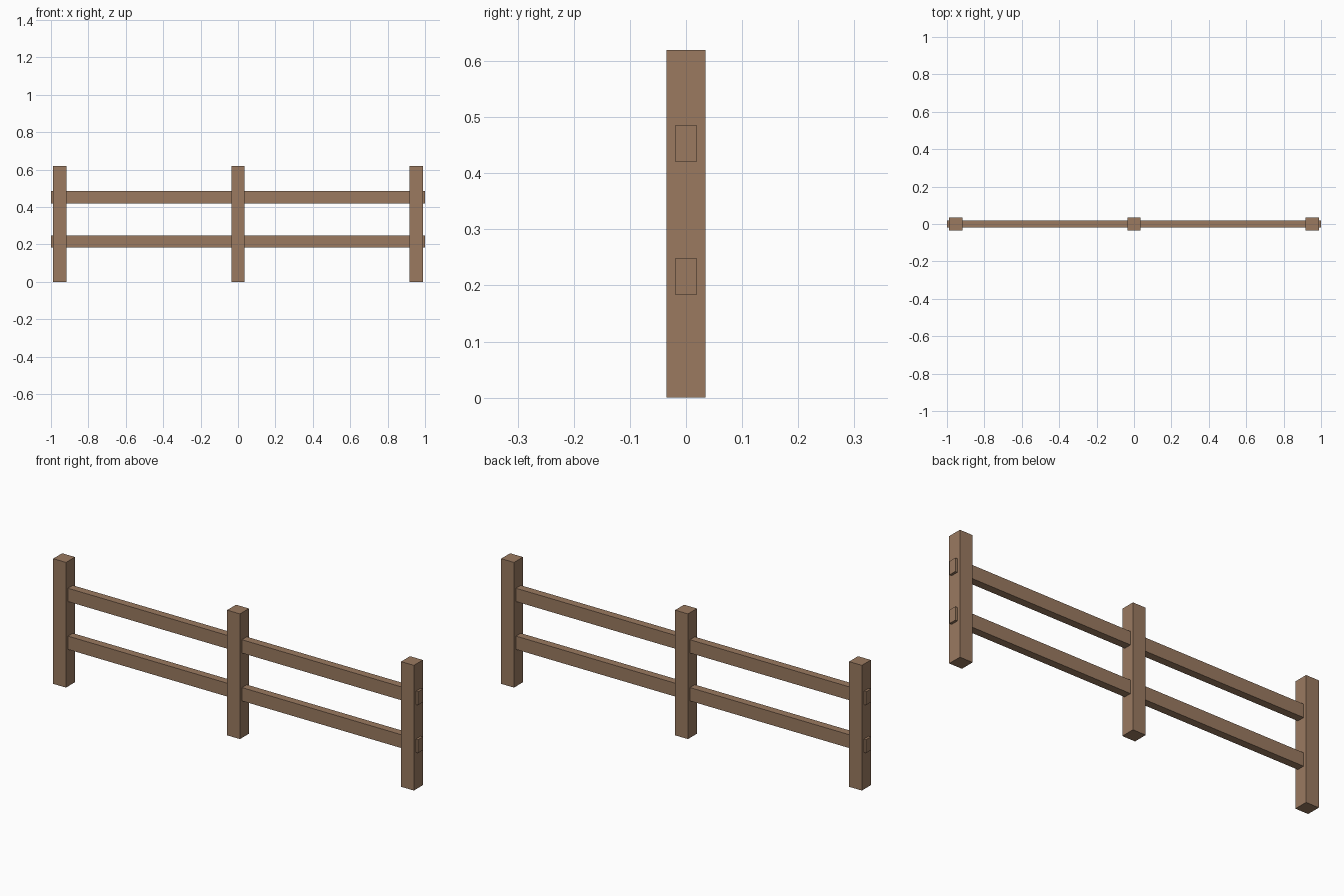
import bpy

if "Cube" in bpy.data.objects:
    bpy.data.objects.remove(bpy.data.objects["Cube"])

# Single weathered wood colour
wood = bpy.data.materials.new("brown_wood")
wood.diffuse_color = (0.325, 0.195, 0.118, 1.0)
wood.use_nodes = True
wood.node_tree.nodes["Principled BSDF"].inputs["Base Color"].default_value = wood.diffuse_color


def box(name, center, size):
    """Axis-aligned box with its size baked into the mesh."""
    bpy.ops.mesh.primitive_cube_add(size=1, location=center)
    obj = bpy.context.object
    obj.name = name
    obj.scale = size
    bpy.ops.object.transform_apply(location=False, rotation=False, scale=True)
    obj.data.materials.append(wood)
    return obj


# Three upright posts
POST_W, POST_H = 0.07, 0.62
for label, x in (("left", -0.953), ("middle", 0.0), ("right", 0.953)):
    box(f"{label}_post", (x, 0, POST_H / 2), (POST_W, POST_W, POST_H))

# Two rails running through the posts, ends poking out
for label, z in (("lower", 0.216), ("upper", 0.453)):
    box(f"{label}_rail", (0, 0, z), (2.0, 0.038, 0.066))
